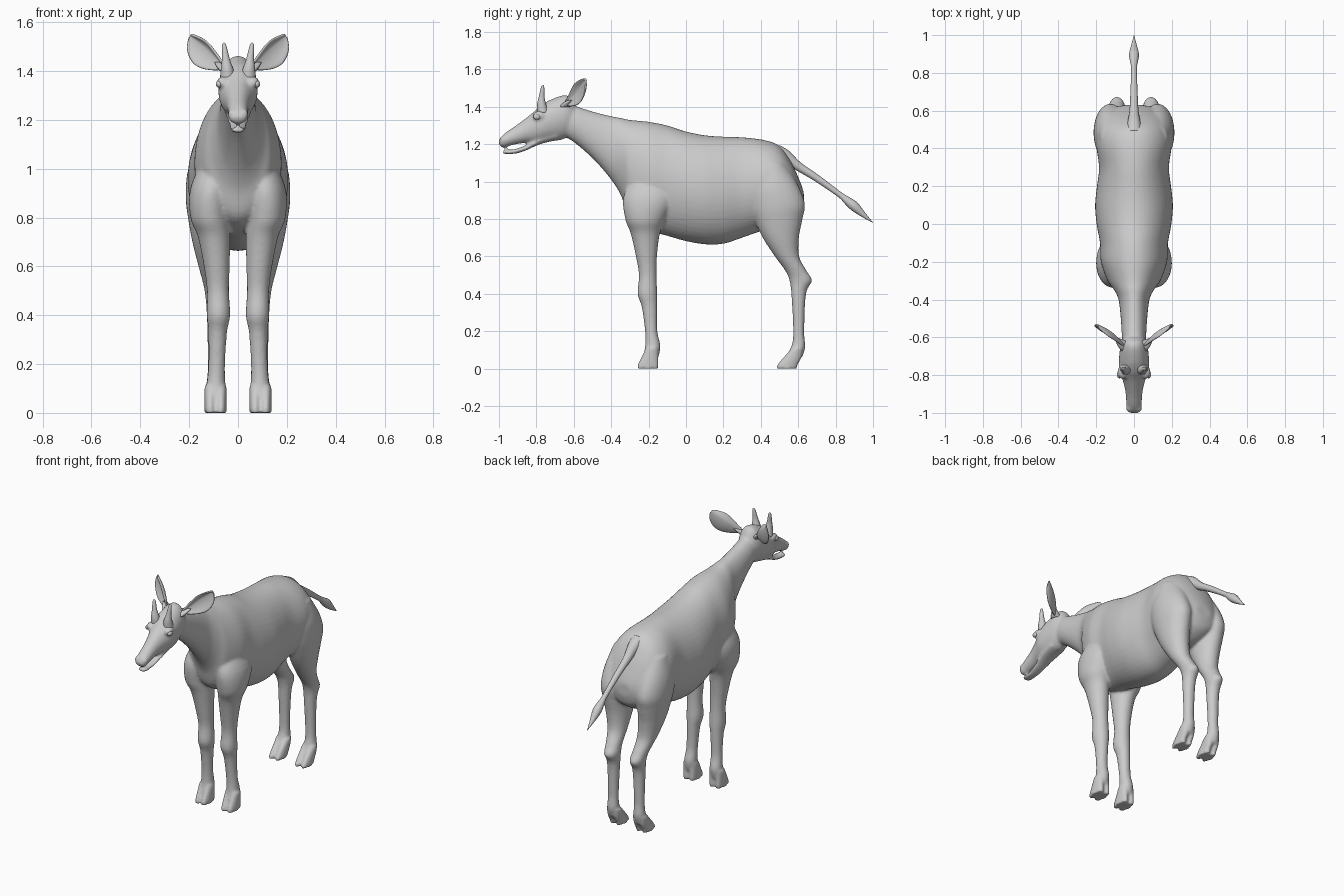
import bpy, bmesh, math
from mathutils import Vector, Matrix


def spline(rows, steps=5):
    """Catmull-Rom interpolation of tuples."""
    out = []
    for i in range(len(rows) - 1):
        a, b, c, d = rows[max(i - 1, 0)], rows[i], rows[i + 1], rows[min(i + 2, len(rows) - 1)]
        for s in range(steps):
            t = s / steps
            out.append([q + .5 * t * (r - p + t * (2*p - 5*q + 4*r - w + t * (3*(q - r) + w - p)))
                        for p, q, r, w in zip(a, b, c, d)])
    return out + [list(rows[-1])]


def loft(bm, rows, side=1, n=28):
    """Each row: (y, z) of one edge, (y, z) of the opposite edge, x centre, half width."""
    rings = []
    for ya, za, yb, zb, xc, hw in spline(rows):
        ring = []
        for k in range(n):
            a = 2 * math.pi * k / n
            s = math.sin(a)
            ring.append(bm.verts.new((side * (xc + hw * math.cos(a)),
                                      (ya + yb) / 2 + (yb - ya) / 2 * s,
                                      (za + zb) / 2 + (zb - za) / 2 * s)))
        rings.append(ring)
    for r, q in zip(rings, rings[1:]):
        for k in range(n):
            bm.faces.new((r[k], r[(k + 1) % n], q[(k + 1) % n], q[k]))
    bm.faces.new(rings[0])
    bm.faces.new(rings[-1])


def ball(bm, pos, scale):
    bmesh.ops.create_uvsphere(bm, u_segments=24, v_segments=16, radius=1,
                              matrix=Matrix.Translation(pos) @ Matrix.Diagonal((*scale, 1)))


def finish(bm, name):
    bmesh.ops.recalc_face_normals(bm, faces=bm.faces[:])
    for f in bm.faces:
        f.smooth = True
    me = bpy.data.meshes.new(name)
    bm.to_mesh(me)
    bm.free()
    ob = bpy.data.objects.new(name, me)
    bpy.context.collection.objects.link(ob)
    return ob


body = bmesh.new()

# torso and neck: y, top, bottom, half width
torso = [(-.70, 1.42, 1.25, .05), (-.62, 1.412, 1.225, .062), (-.5, 1.375, 1.125, .07),
         (-.4, 1.35, 1.01, .082), (-.345, 1.34, .92, .108), (-.3, 1.33, .8, .14),
         (-.2, 1.32, .74, .175), (-.1, 1.30, .71, .18), (0, 1.268, .682, .198),
         (.1, 1.248, .665, .206), (.2, 1.24, .668, .196), (.3, 1.237, .70, .185),
         (.42, 1.222, .74, .2), (.5, 1.19, .74, .19), (.56, 1.11, .76, .165),
         (.61, 1.0, .8, .11), (.63, .94, .86, .05)]
loft(body, [(y, t, y, b, 0, w) for y, t, b, w in torso], n=48)

# skull and upper muzzle
loft(body, [(-.59, 1.40, -.62, 1.25, 0, .055), (-.635, 1.462, -.66, 1.225, 0, .072),
            (-.72, 1.44, -.72, 1.215, 0, .08), (-.78, 1.405, -.77, 1.208, 0, .078),
            (-.83, 1.36, -.81, 1.205, 0, .062), (-.90, 1.307, -.855, 1.208, 0, .047),
            (-.96, 1.266, -.93, 1.195, 0, .041), (-.99, 1.238, -.975, 1.182, 0, .038),
            (-1.003, 1.215, -.995, 1.19, 0, .024)])
# lower jaw
loft(body, [(-.70, 1.27, -.68, 1.225, 0, .055), (-.78, 1.24, -.78, 1.2, 0, .05),
            (-.85, 1.197, -.86, 1.165, 0, .037), (-.92, 1.173, -.91, 1.15, 0, .031),
            (-.965, 1.17, -.965, 1.147, 0, .028), (-.98, 1.165, -.98, 1.152, 0, .016)])

# legs: z, front y, back y, x centre, half width
fore = [(1.05, -.28, -.1, .08, .06), (.92, -.335, -.06, .11, .085), (.8, -.325, -.11, .115, .08),
        (.72, -.295, -.14, .098, .066), (.6, -.268, -.155, .087, .053), (.5, -.252, -.158, .082, .045),
        (.4, -.259, -.153, .08, .048), (.33, -.237, -.153, .083, .038), (.2, -.219, -.153, .087, .034),
        (.12, -.219, -.136, .09, .038), (.06, -.232, -.148, .092, .038)]
hind = [(1.1, .38, .53, .1, .075), (.98, .33, .60, .12, .088), (.88, .34, .636, .124, .09),
        (.8, .365, .623, .122, .083), (.7, .41, .604, .115, .072), (.6, .475, .605, .105, .057),
        (.52, .533, .647, .095, .046), (.47, .553, .674, .09, .043), (.4, .563, .642, .09, .038),
        (.2, .573, .632, .092, .032), (.12, .563, .638, .093, .036), (.06, .53, .622, .094, .037)]
# one toe of each cloven hoof: z, front y, back y
toes = {'fore': [(.11, -.215, -.15), (.06, -.24, -.147), (.02, -.26, -.145), (0, -.262, -.146)],
        'hind': [(.11, .565, .625), (.06, .52, .618), (.02, .487, .598), (0, .485, .594)]}
for side in (1, -1):
    for leg, toe in ((fore, toes['fore']), (hind, toes['hind'])):
        loft(body, [(f, z, b, z, x, w) for z, f, b, x, w in leg], side)
        for dx in (-.022, .022):
            loft(body, [(f, z, b, z, .092 + dx, .023) for z, f, b in toe], side)
    # brow and nostril rim
    ball(body, (side * .062, -.785, 1.352), (.026, .036, .026))
    ball(body, (side * .024, -.975, 1.222), (.018, .022, .024))

ob = finish(body, "body")
rm = ob.modifiers.new("blend", 'REMESH')
rm.mode = 'VOXEL'
rm.voxel_size = .008
rm.use_smooth_shade = True
sm = ob.modifiers.new("soften", 'SMOOTH')
sm.factor = .5
sm.iterations = 7

# tail with tuft: y, z, radius
tail = bmesh.new()
loft(tail, [(y - r * .6, z - r * .8, y + r * .6, z + r * .8, 0, r) for y, z, r in
            [(.47, 1.16, .045), (.53, 1.135, .036), (.6, 1.082, .024), (.7, 1.018, .019),
             (.82, .932, .015), (.86, .9, .021), (.9, .868, .026), (.95, .822, .014),
             (.998, .782, .001)]], n=16)
finish(tail, "tail")

for side, tag in ((1, "left"), (-1, "right")):
    # horn
    bm = bmesh.new()
    loft(bm, [(y - r, z, y + r, z, x, r) for z, y, x, r in
              [(1.37, -.765, .042, .032), (1.41, -.772, .045, .025), (1.45, -.772, .05, .016),
               (1.49, -.768, .055, .011), (1.51, -.766, .057, .007), (1.516, -.765, .057, .001)]],
         side, 16)
    finish(bm, tag + "_horn")
    # eye
    bm = bmesh.new()
    ball(bm, (side * .077, -.797, 1.346), (.014, .02, .015))
    finish(bm, tag + "_eye")
    # cupped ear: position along, upper width, lower width
    bm = bmesh.new()
    base, axis = Vector((.06, -.635, 1.42)), Vector((.135, .1, .125))
    nrm = Vector((.59, -.81, 0)).normalized()
    up = nrm.cross(axis).normalized()
    if up.z < 0:
        up = -up
    grid = []
    for u, hi, lo in spline([(0, .014, .018), (.12, .017, .04), (.35, .028, .068), (.6, .036, .078),
                             (.85, .022, .056), (.97, .01, .024), (1.0, .003, .006)], 3):
        row = []
        for k in range(9):
            v = k / 4 - 1
            w = hi * v if v > 0 else lo * v
            cup = nrm * ((hi + lo) * .22 * v * v - .012 * math.sin(math.pi * min(u, 1)))
            p = base + axis * u + up * w + cup
            row.append(bm.verts.new((side * p.x, p.y, p.z)))
        grid.append(row)
    for r, q in zip(grid, grid[1:]):
        for k in range(8):
            bm.faces.new((r[k], r[k + 1], q[k + 1], q[k]))
    ear = finish(bm, tag + "_ear")
    so = ear.modifiers.new("thickness", 'SOLIDIFY')
    so.thickness = .01
    so.offset = 0
    ear.modifiers.new("round", 'SUBSURF').levels = 1
    # ear root
    bm = bmesh.new()
    loft(bm, [(y - r, z, y + r, z, x, r) for x, y, z, r in
              [(.045, -.65, 1.40, .03), (.065, -.635, 1.42, .024), (.085, -.615, 1.437, .012)]], side, 16)
    finish(bm, tag + "_ear_root")
